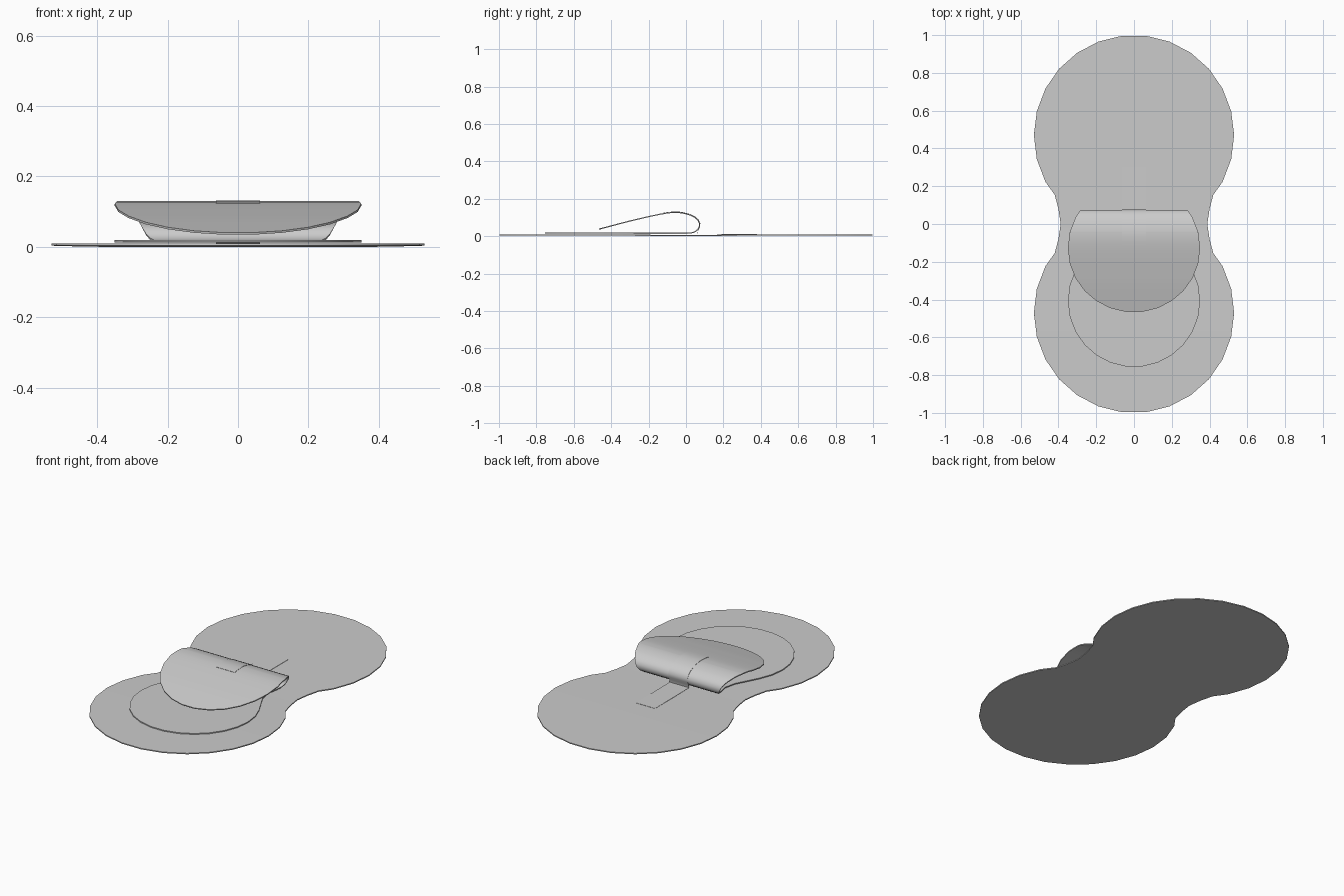
import bpy, bmesh, math

if "Cube" in bpy.data.objects:
    bpy.data.objects.remove(bpy.data.objects["Cube"])

STEP = math.radians(360 / 26)


def outline(radius, half_len, waist):
    """Half-widths of a two-lobed outline: list of (position, half width)."""
    centre = half_len - radius
    half = [(centre + radius * math.cos((i + .5) * STEP),
             radius * math.sin((i + .5) * STEP)) for i in range(9)]
    half = [p for p in half if p[0] > waist[0][0] + .03] + waist
    return [(-p, w) for p, w in half] + [(p, w) for p, w in reversed(half[:-1])]


def interp(table, s):
    for (a, u), (b, v) in zip(table, table[1:]):
        if s <= b:
            return u + (v - u) * max(0, (s - a) / (b - a))
    return table[-1][1]


def sheet(name, rows, thickness):
    """Thin sheet from rows of (half width, y, z)."""
    bm = bmesh.new()
    pairs = [[bm.verts.new((sx * w, y, z)) for sx in (-1, 1)] for w, y, z in rows]
    for (a, b), (c, d) in zip(pairs, pairs[1:]):
        bm.faces.new((a, b, d, c))
    me = bpy.data.meshes.new(name)
    bm.to_mesh(me)
    bm.free()
    ob = bpy.data.objects.new(name, me)
    bpy.context.collection.objects.link(ob)
    mod = ob.modifiers.new("thickness", 'SOLIDIFY')
    mod.thickness = thickness
    mod.offset = 0
    bpy.ops.object.select_all(action='DESELECT')
    ob.select_set(True)
    bpy.context.view_layer.objects.active = ob
    bpy.ops.object.modifier_apply(modifier=mod.name)
    bpy.ops.object.shade_smooth_by_angle(angle=math.radians(35))
    return ob


# Two-lobed base sheet, dipping slightly at the waist
base = outline(.53, 1.0, [(.155, .42), (.08, .40), (0, .388)])
sheet("base_sheet", [(w, y, .003 + .004 * min(1, abs(y) / .5)) for y, w in base], .006)

# Curled profile of the folded pad, as (y, z)
profile = [(-.757, .0165), (0, .0155), (.025, .0165), (.045, .022), (.062, .034),
           (.071, .050), (.072, .068), (.063, .087), (.045, .102), (.02, .114),
           (-.01, .122), (-.04, .127), (-.07, .127), (-.10, .124), (-.145, .116),
           (-.21, .102), (-.30, .081), (-.38, .060), (-.467, .037)]
dist = [0]
for p, q in zip(profile, profile[1:]):
    dist.append(dist[-1] + math.dist(p, q))
total = dist[-1]
ys = [(s, p[0]) for s, p in zip(dist, profile)]
zs = [(s, p[1]) for s, p in zip(dist, profile)]

# Folded two-lobed pad
pad = [(p + total / 2, w) for p, w in
       outline(.35, total / 2, [(.07, .24), (0, .225)])]
stations = sorted(set([s for s, _ in pad] + dist[1:-1]))
stations = [s for i, s in enumerate(stations) if i == 0 or s - stations[i - 1] > .002]
sheet("folded_pad", [(interp(pad, s), interp(ys, s), interp(zs, s)) for s in stations], .006)

# Narrow strip from the base, up and over the curl
path = [(.38, .0105), (.2, .0105), (.062, .012)]
for i in range(4, 14):
    (y0, z0), (y1, z1) = profile[i - 1], profile[i + 1]
    n = math.hypot(y1 - y0, z1 - z0)
    path.append((profile[i][0] + .0038 * (z1 - z0) / n,
                 profile[i][1] - .0038 * (y1 - y0) / n))
path.append((-.12, .1245))
sheet("strip", [(.063, y, z) for y, z in path], .0015)
